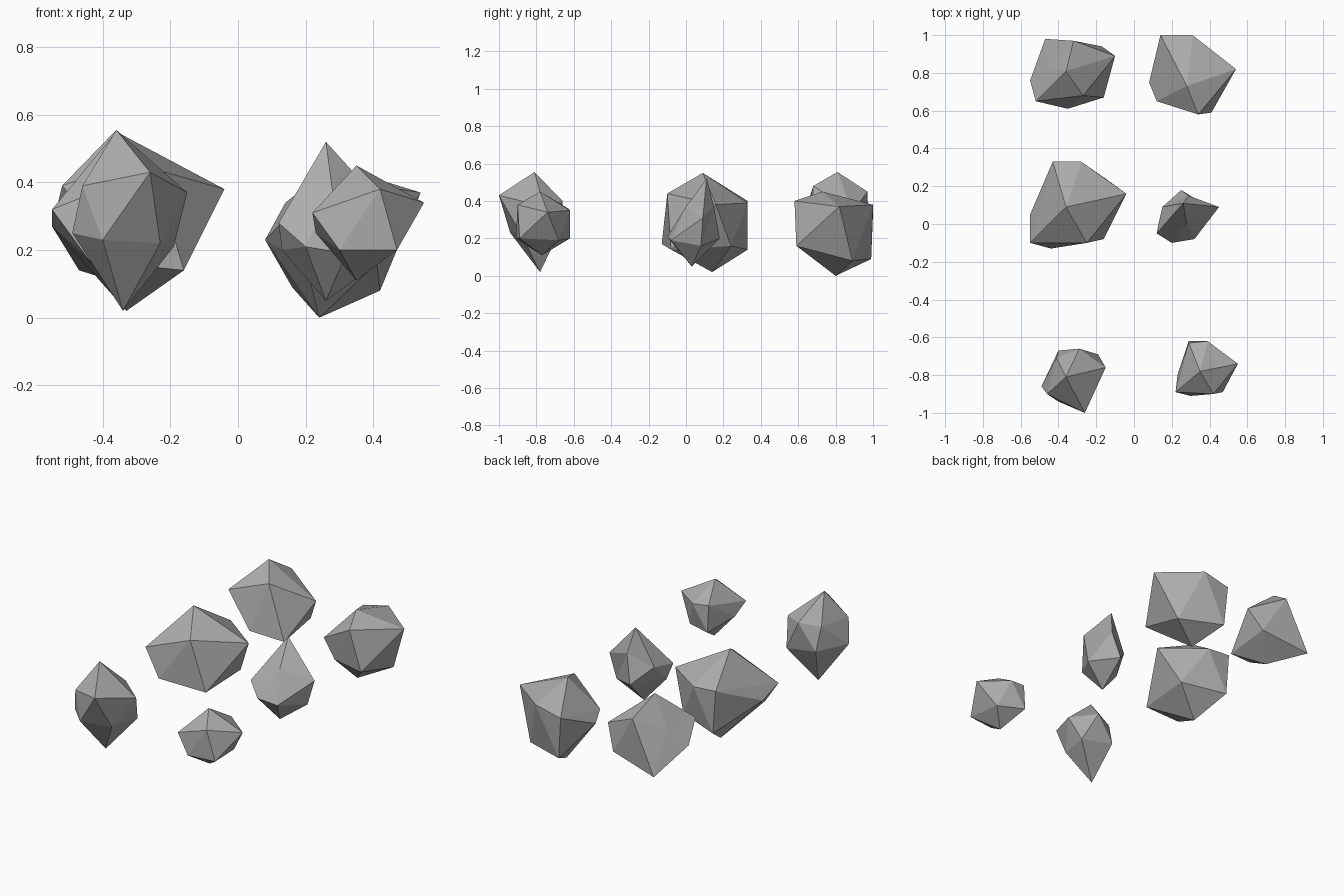
import bpy
import bmesh

# Remove the default cube if the scene still has it
default_cube = bpy.data.objects.get("Cube")
if default_cube:
    bpy.data.objects.remove(default_cube, do_unlink=True)

# One plain stone colour shared by every rock
stone = bpy.data.materials.new("stone grey")
stone.use_nodes = True
colour = (0.42, 0.42, 0.42, 1.0)
stone.diffuse_color = colour
shader = next(n for n in stone.node_tree.nodes if n.type == "BSDF_PRINCIPLED")
shader.inputs["Base Color"].default_value = colour
shader.inputs["Roughness"].default_value = 0.9


def build_rock(name, peak, shoulder, belly, foot):
    """Twenty-sided rock: a peak, two staggered five-point rings and a foot.

    Points are in hundredths of a unit. Each belly point sits between
    two neighbouring shoulder points, going counter-clockwise.
    """
    bm = bmesh.new()

    def add_point(point):
        return bm.verts.new([value / 100 for value in point])

    top = add_point(peak)
    upper = [add_point(point) for point in shoulder]
    lower = [add_point(point) for point in belly]
    bottom = add_point(foot)

    sides = len(upper)
    for i in range(sides):
        j = (i + 1) % sides
        bm.faces.new((top, upper[i], upper[j]))
        bm.faces.new((upper[i], lower[i], upper[j]))
        bm.faces.new((lower[i], lower[j], upper[j]))
        bm.faces.new((bottom, lower[j], lower[i]))
    bmesh.ops.recalc_face_normals(bm, faces=bm.faces[:])

    mesh = bpy.data.meshes.new(name)
    bm.to_mesh(mesh)
    bm.free()
    mesh.materials.append(stone)
    rock = bpy.data.objects.new(name, mesh)
    bpy.context.scene.collection.objects.link(rock)
    return rock


# Front pair
build_rock(
    "front_right_rock",
    peak=(-36, -81, 55.5),
    shoulder=[(-15, -76, 37), (-29, -66, 40), (-41, -71, 39), (-46, -90, 39), (-26, -100, 43)],
    belly=[(-19, -69, 21), (-40, -67, 25), (-49, -86, 25), (-40, -94, 23), (-23, -88, 22)],
    foot=(-34, -78, 2),
)
build_rock(
    "front_left_rock",
    peak=(35, -78, 45),
    shoulder=[(55, -74, 34), (39, -62, 35), (29, -63, 36), (22, -89, 31), (42, -90, 38)],
    belly=[(45, -68, 19), (29, -62, 20), (23, -80, 25), (30, -91, 20), (47, -89, 20)],
    foot=(35, -77, 11),
)

# Middle pair
build_rock(
    "middle_right_rock",
    peak=(-36, 9, 55),
    shoulder=[(-4, 16, 38), (-28, 33, 39), (-43, 33, 40), (-55, -10, 32), (-25, -10, 44)],
    belly=[(-15, 24, 16), (-41, 33, 14), (-55, 5, 27), (-44, -13, 17), (-16, -8, 14)],
    foot=(-33, 14, 2),
)
build_rock(
    "middle_left_rock",
    peak=(26, 11, 52),
    shoulder=[(45, 9, 31), (29, 15, 37), (15, 9, 30), (12, -5, 28), (28, 0, 37)],
    belly=[(41, 8, 16), (25, 18, 20), (13, 0, 20), (20, -10, 21), (32, -8, 19)],
    foot=(26, 3, 5),
)

# Back pair
build_rock(
    "back_right_rock",
    peak=(-36, 81, 55.5),
    shoulder=[(-10, 89, 34), (-32, 97, 45), (-46, 83, 37), (-52, 65, 39), (-27, 68, 48)],
    belly=[(-17, 94, 20), (-47, 98, 14), (-55, 76, 27), (-35, 61, 20), (-16, 67, 16)],
    foot=(-31, 80, 9),
)
build_rock(
    "back_left_rock",
    peak=(28, 73, 45),
    shoulder=[(54, 82, 37), (31, 100, 38), (14, 100, 34), (12, 65, 27), (34, 58, 40)],
    belly=[(42, 89, 8), (16, 99, 9), (8, 75, 23), (20, 64, 16), (41, 59, 16)],
    foot=(24, 80, 0),
)
